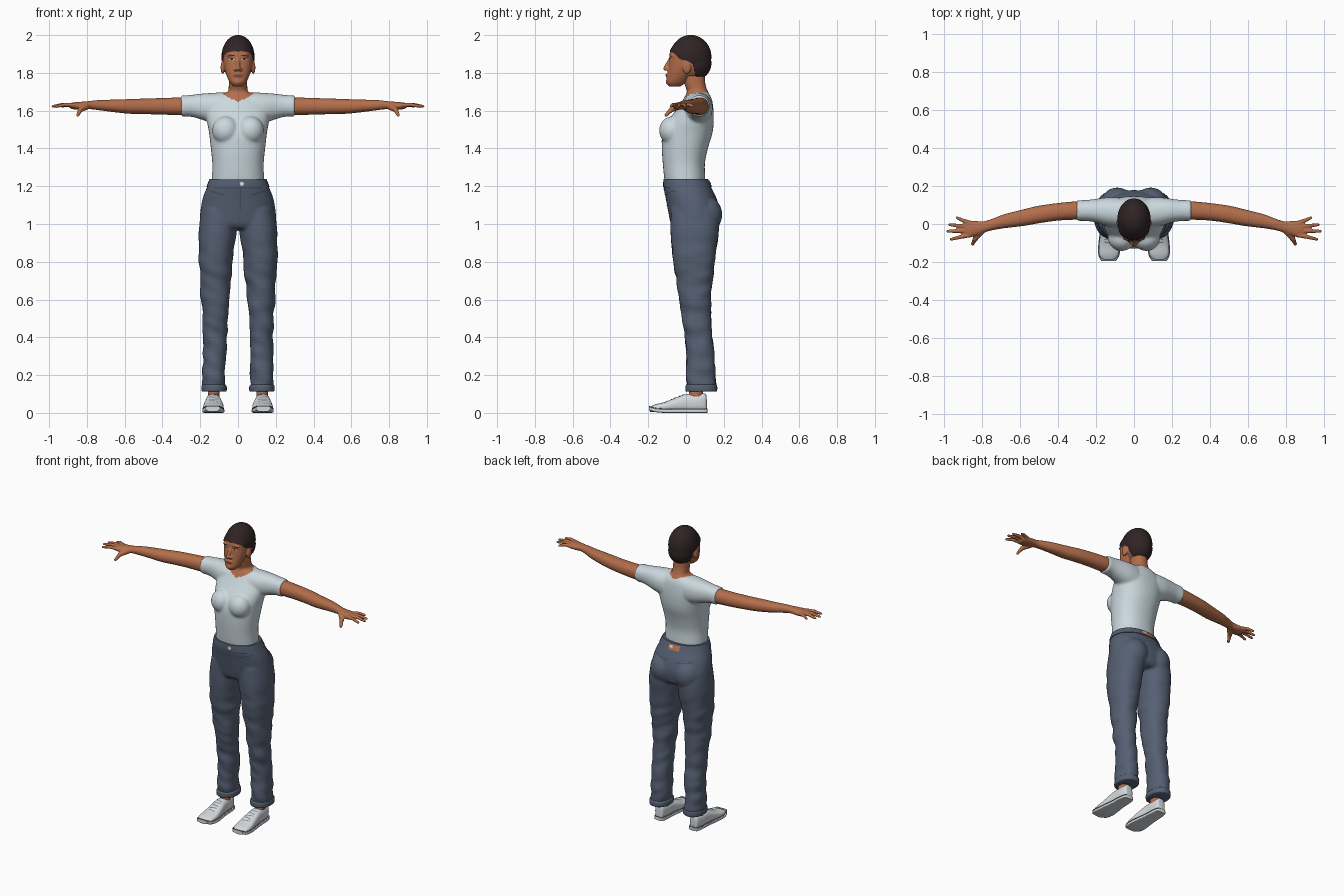
import bpy, bmesh, math
from mathutils import Vector, Matrix, noise
from mathutils.bvhtree import BVHTree

if "Cube" in bpy.data.objects:
    bpy.data.objects.remove(bpy.data.objects["Cube"])


def material(name, *rgb):
    m = bpy.data.materials.new(name)
    m.use_nodes = True
    m.diffuse_color = (*rgb, 1)
    m.node_tree.nodes["Principled BSDF"].inputs["Base Color"].default_value = (*rgb, 1)
    return m


skin = material("skin", .45, .155, .07)
lips = material("lips", .25, .075, .045)
cotton = material("shirt_cotton", .60, .69, .73)
denim = material("denim", .092, .117, .17)
stitch = material("dark_denim", .04, .052, .08)
black = material("dark_hair", .03, .017, .018)
white = material("shoe_white", .66, .70, .73)
grey = material("trim_grey", .2, .22, .25)
leather = material("leather_patch", .5, .17, .07)


def loft(bm, sections, axis="z", power=2.2, n=36, steps=4):
    """Closed skin over sections (position, low a, high a, low b, high b), smoothly interpolated."""
    s = [Vector(v) for v in sections]
    fine = []
    for i in range(len(s) - 1):
        p0, p1, p2, p3 = s[max(i - 1, 0)], s[i], s[i + 1], s[min(i + 2, len(s) - 1)]
        for k in range(steps):
            t = k / steps
            fine.append(p1 + (p2 - p0) * (t / 2) + (p0 * 2 - p1 * 5 + p2 * 4 - p3) * (t * t / 2)
                        + (p1 * 3 - p0 - p2 * 3 + p3) * (t ** 3 / 2))
    fine.append(s[-1])
    rings = []
    for t, a0, a1, b0, b1 in fine:
        ring = []
        for k in range(n):
            c, d = math.cos(math.tau * k / n), math.sin(math.tau * k / n)
            u = (a0 + a1) / 2 + (a1 - a0) / 2 * math.copysign(abs(c) ** (2 / power), c)
            v = (b0 + b1) / 2 + (b1 - b0) / 2 * math.copysign(abs(d) ** (2 / power), d)
            ring.append(bm.verts.new({"x": (t, u, v), "y": (u, t, v), "z": (u, v, t)}[axis]))
        rings.append(ring)
    for r, q in zip(rings, rings[1:]):
        for k in range(n):
            bm.faces.new((r[k], r[(k + 1) % n], q[(k + 1) % n], q[k]))
    bm.faces.new(rings[0][::-1])
    bm.faces.new(rings[-1])


def ball(bm, loc, radii):
    bmesh.ops.create_uvsphere(bm, u_segments=28, v_segments=18, radius=1,
                              matrix=Matrix.Translation(loc) @ Matrix.Diagonal((*radii, 1)))


def limb(bm, p, q, r0, r1):
    p, q = Vector(p), Vector(q)
    d = q - p
    bmesh.ops.create_cone(bm, cap_ends=True, segments=14, radius1=r0, radius2=r1, depth=d.length,
                          matrix=Matrix.Translation((p + q) / 2) @ d.to_track_quat("Z", "Y").to_matrix().to_4x4())
    ball(bm, q, (r1, r1, r1))


def finish(name, bm, mats, voxel=0, smooth=3, mirror=False, closed=True):
    """Turn the bmesh into an object; with a voxel size its volumes are fused into one skin."""
    if closed:
        bmesh.ops.recalc_face_normals(bm, faces=bm.faces)
    me = bpy.data.meshes.new(name)
    bm.to_mesh(me)
    bm.free()
    ob = bpy.data.objects.new(name, me)
    bpy.context.collection.objects.link(ob)
    if voxel:
        r = ob.modifiers.new("fuse", "REMESH")
        r.mode, r.voxel_size = "VOXEL", voxel
        f = ob.modifiers.new("soften", "SMOOTH")
        f.factor, f.iterations = .5, smooth
        bpy.context.view_layer.update()
        dg = bpy.context.evaluated_depsgraph_get()
        me = bpy.data.meshes.new_from_object(ob.evaluated_get(dg))
        ob.modifiers.clear()
        ob.data = me
    me.materials.clear()
    for m in mats:
        me.materials.append(m)
    me.polygons.foreach_set("use_smooth", [True] * len(me.polygons))
    if not voxel:
        me.set_sharp_from_angle(angle=math.radians(50))
    if mirror:
        ob.modifiers.new("mirror", "MIRROR").use_mirror_merge = False
    return ob


def decal(name, target, mat, a, b, w, h, side="front", oval=False, tilt=0, lift=.002, mirror=False):
    """Thin plate draped onto a surface from the front, back or top."""
    me = target.data
    tree = BVHTree.FromPolygons([v.co for v in me.vertices], [p.vertices[:] for p in me.polygons])
    d = Vector({"front": (0, 1, 0), "back": (0, -1, 0), "top": (0, 0, -1)}[side])
    bm, n, grid = bmesh.new(), 9, []
    for i in range(n):
        for j in range(n):
            u, v = 2 * i / (n - 1) - 1, 2 * j / (n - 1) - 1
            if oval:
                u, v = u * math.sqrt(1 - v * v / 2), v * math.sqrt(1 - u * u / 2)
            x, y = a + u * w, b + v * h + u * tilt
            hit = tree.ray_cast(Vector((x, y, 0) if side == "top" else (x, 0, y)) - d * 3, d)[0]
            if hit is None:
                bm.free()
                return
            grid.append(bm.verts.new(hit - d * lift))
    for i in range(n - 1):
        for j in range(n - 1):
            k = i * n + j
            f = (grid[k], grid[k + n], grid[k + n + 1], grid[k + 1])
            bm.faces.new(f[::-1] if side == "back" else f)
    finish(name, bm, [mat], mirror=mirror, closed=False)


def sym(rows):
    return [(z, -w, w, front, back) for z, w, front, back in rows]


# Shirt with sleeves, fused with the neck
bm = bmesh.new()
loft(bm, sym([(1.19, .138, -.105, .10), (1.24, .138, -.115, .102), (1.32, .136, -.123, .1),
              (1.4, .144, -.128, .116), (1.48, .153, -.125, .14), (1.55, .165, -.092, .147),
              (1.61, .165, -.048, .145), (1.66, .13, -.015, .137), (1.695, .08, .005, .12)]))
loft(bm, sym([(1.63, .1, 0, .13), (1.67, .075, 0, .125), (1.7, .053, .006, .116),
              (1.74, .049, -.008, .103), (1.79, .05, -.015, .1)]))
for s in (-1, 1):
    ball(bm, (s * .065, -.074, 1.495), (.072, .068, .075))
    rows = [(.08, -.02, .14, 1.52, 1.697), (.14, -.01, .14, 1.535, 1.694), (.2, .008, .132, 1.555, 1.689),
            (.25, .016, .126, 1.568, 1.683), (.302, .016, .125, 1.568, 1.68)]
    loft(bm, [(s * r[0], *r[1:]) for r in rows], "x")
shirt = finish("shirt_and_neck", bm, [cotton, skin], .008, 4)
for p in shirt.data.polygons:
    x, y, z = p.center
    p.material_index = int(abs(x) < .12 and z > 1.648 + .45 * abs(x) + .25 * max(y, 0))

# Arms with hands
bm = bmesh.new()
loft(bm, [(.22, .027, .118, 1.585, 1.67), (.3, .023, .119, 1.577, 1.67), (.4, .018, .11, 1.579, 1.667),
          (.5, .004, .096, 1.582, 1.664), (.58, -.01, .077, 1.584, 1.661), (.68, -.022, .052, 1.595, 1.658),
          (.74, -.032, .029, 1.603, 1.656), (.785, -.044, .015, 1.608, 1.651), (.82, -.057, .015, 1.605, 1.648),
          (.86, -.07, .017, 1.606, 1.645), (.888, -.067, .01, 1.611, 1.641)], "x")
for y0, x1, y1 in ((-.058, .96, -.08), (-.036, .98, -.038), (-.014, .97, -.004), (.005, .93, .033)):
    mid = (.87 + x1) / 2, (y0 + y1) / 2, 1.632
    limb(bm, (.86, y0, 1.628), mid, .0125, .0105)
    limb(bm, mid, (x1, y1, 1.623), .0105, .008)
limb(bm, (.8, -.035, 1.625), (.835, -.078, 1.605), .019, .014)
limb(bm, (.835, -.078, 1.605), (.848, -.106, 1.576), .013, .009)
finish("arm", bm, [skin], .005, 3, mirror=True)

# Head: skull, face, nose, ears
bm = bmesh.new()
ball(bm, (0, .025, 1.885), (.084, .106, .112))
ball(bm, (0, .043, 1.85), (.078, .088, .085))
loft(bm, sym([(1.728, .024, -.09, -.03), (1.75, .044, -.104, 0), (1.79, .062, -.098, .03),
              (1.83, .073, -.092, .05), (1.87, .079, -.088, .07), (1.91, .078, -.085, .08),
              (1.95, .06, -.06, .08)]))
ball(bm, (0, -.088, 1.752), (.024, .02, .018))
ball(bm, (0, -.095, 1.787), (.026, .011, .014))
limb(bm, (0, -.084, 1.875), (0, -.109, 1.823), .008, .012)
for s in (-1, 1):
    ball(bm, (s * .013, -.097, 1.819), (.011, .012, .009))
    ball(bm, (s * .034, -.073, 1.893), (.026, .014, .009))
    ball(bm, (s * .081, .005, 1.828), (.011, .022, .034))
head = finish("head", bm, [skin, black], .005, 3)

# Cropped hair: painted above the hairline and raised slightly
hairline = [(-.2, 1.918), (-.083, 1.915), (-.055, 1.90), (-.03, 1.872), (.0, 1.866), (.035, 1.85),
            (.05, 1.785), (.1, 1.76), (.3, 1.76)]


def is_hair(co):
    for (y0, z0), (y1, z1) in zip(hairline, hairline[1:]):
        if y0 <= co.y < y1:
            return co.z > z0 + (z1 - z0) * (co.y - y0) / (y1 - y0)


for p in head.data.polygons:
    p.material_index = int(bool(is_hair(p.center)))
raised = [(v, v.normal.copy()) for v in head.data.vertices if is_hair(v.co)]
for v, normal in raised:
    v.co += normal * .004

# Facial features
decal("eye", head, white, .033, 1.872, .014, .0055, oval=True, mirror=True)
decal("iris", head, black, .033, 1.872, .0065, .0055, oval=True, lift=.003, mirror=True)
decal("upper_lid", head, black, .033, 1.878, .015, .0015, mirror=True)
decal("eyebrow", head, black, .035, 1.893, .019, .003, tilt=.002, oval=True, mirror=True)
decal("mouth", head, lips, 0, 1.786, .024, .009, oval=True)

# Jeans
bm = bmesh.new()
loft(bm, sym([(1.232, .148, -.115, .113), (1.19, .166, -.118, .135), (1.14, .186, -.108, .16),
              (1.07, .199, -.095, .178), (1.0, .203, -.08, .17), (.975, .19, -.06, .15)]))
for s in (-1, 1):
    ball(bm, (s * .088, .1, 1.05), (.09, .092, .1))
    rows = [(1.08, .01, .19, -.08, .17), (.98, .006, .207, -.082, .175), (.9, .016, .209, -.077, .167),
            (.8, .029, .209, -.067, .152), (.7, .039, .202, -.052, .14), (.6, .048, .195, -.037, .132),
            (.5, .055, .187, -.022, .132), (.4, .058, .185, -.004, .14), (.25, .065, .188, .001, .154),
            (.125, .069, .187, .004, .157)]
    loft(bm, [(z, *sorted((s * a, s * b)), c, d) for z, a, b, c, d in rows])
jeans = finish("jeans", bm, [denim], .009, 3)
folds = [(v, v.normal.copy()) for v in jeans.data.vertices]
for v, normal in folds:
    depth = .009 * min(max((1.02 - v.co.z) / .3, 0), 1)
    v.co += normal * depth * noise.noise(Vector((v.co.x * 9, v.co.y * 9, v.co.z * 17 + v.co.x * 6)))

# Waistband, rolled cuffs
bm = bmesh.new()
loft(bm, sym([(1.195, .168, -.121, .137), (1.215, .16, -.121, .128), (1.238, .151, -.119, .117)]))
band = finish("waistband", bm, [denim])
bm = bmesh.new()
loft(bm, [(.112, .066, .188, .002, .16), (.118, .06, .193, -.003, .165), (.142, .06, .193, -.003, .165),
          (.15, .067, .188, .002, .159)])
finish("rolled_cuff", bm, [denim], mirror=True)

# Jeans details
decal("waist_button", band, white, .02, 1.213, .011, .011, oval=True)
decal("back_patch", band, leather, 0, 1.214, .04, .015, "back")
decal("back_patch_label", band, white, .022, 1.218, .012, .007, "back", lift=.004)
decal("waist_seam", jeans, stitch, 0, 1.19, .125, .002)
decal("fly_seam", jeans, stitch, .014, 1.13, .0015, .055)
decal("front_pocket_seam", jeans, stitch, .112, 1.165, .04, .002, tilt=.012, mirror=True)
decal("back_pocket_seam", jeans, stitch, .09, 1.14, .05, .002, "back", tilt=.006, mirror=True)

# Ankles
bm = bmesh.new()
loft(bm, [(.05, .095, .162, .015, .092), (.09, .098, .16, .015, .088), (.135, .098, .16, .018, .092)])
finish("ankle", bm, [skin], mirror=True)

# Shoes: upper, sole, edge stripe
outline = [(.11, .112, .146, .07), (.102, .1, .16, .103), (.06, .093, .168, .098), (0, .09, .171, .099),
           (-.06, .081, .178, .078), (-.11, .076, .184, .058), (-.16, .081, .183, .046), (-.19, .1, .167, .033)]
bm = bmesh.new()
loft(bm, [(y, a, b, .006, top) for y, a, b, top in outline], "y", 2.6)
shoe = finish("shoe_upper", bm, [white], mirror=True)
for name, mat, low, high, grow in (("shoe_sole", white, 0, .02, .004), ("sole_stripe", grey, .02, .024, .003)):
    bm = bmesh.new()
    rows = []
    for y, a, b, top in outline:
        spring = 1.2 * max(-y - .13, 0) ** 1.6
        rows.append((y * 1.03, a - grow, b + grow, low + spring, high + spring))
    loft(bm, rows, "y", 6)
    finish(name, bm, [mat], mirror=True)

# Laces
for k in range(5):
    decal("lace_%d" % (k + 1), shoe, grey, .13, -.015 - .021 * k, .024, .003, "top",
          tilt=.004 * (-1) ** k, mirror=True)
